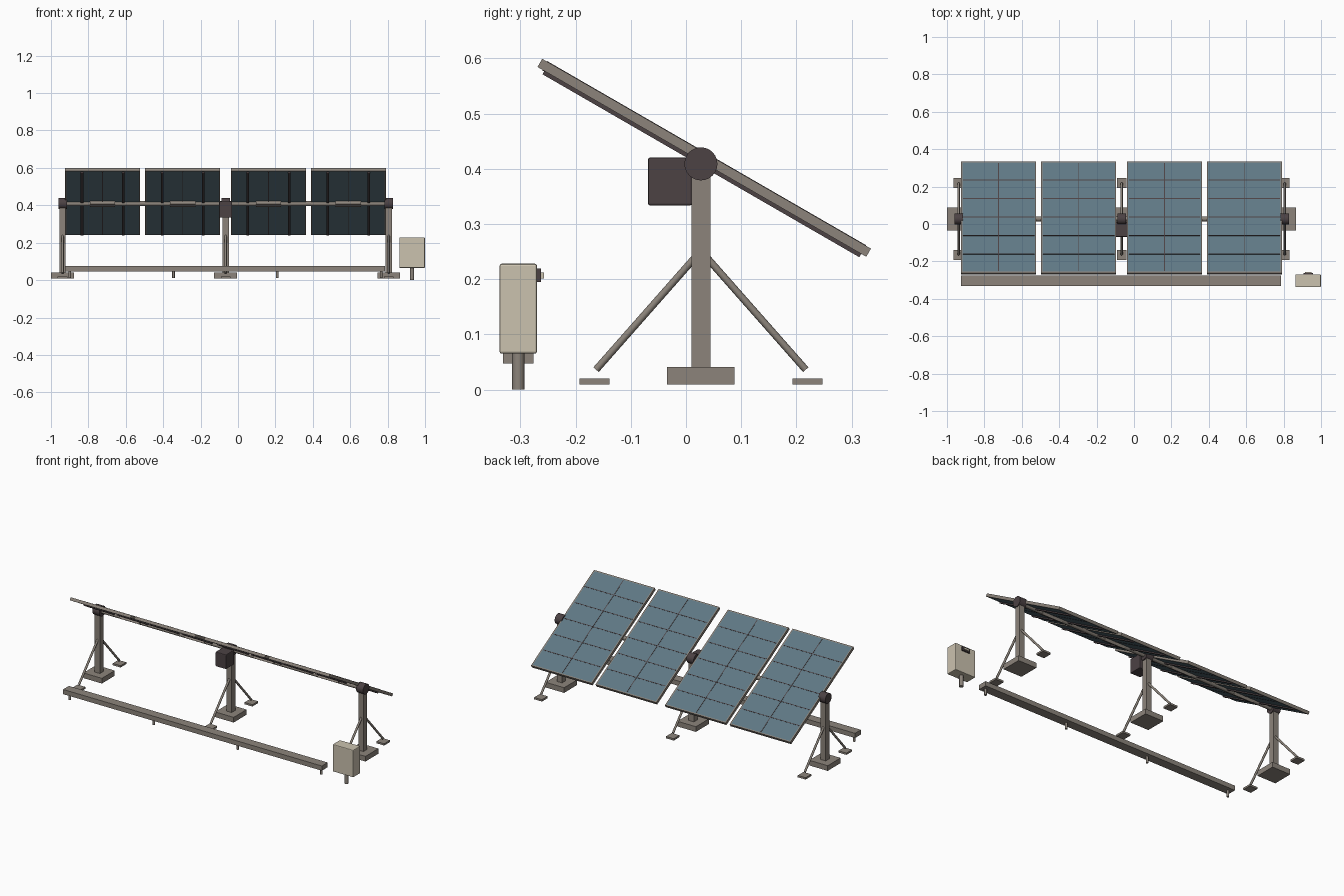
import bpy, bmesh, math
from mathutils import Matrix, Vector

cube = bpy.data.objects.get("Cube")
if cube:
    bpy.data.objects.remove(cube, do_unlink=True)


def material(name, hex_code):
    def lin(c):
        return c / 12.92 if c <= 0.04045 else ((c + 0.055) / 1.055) ** 2.4
    col = [lin(int(hex_code[i:i + 2], 16) / 255) for i in (0, 2, 4)] + [1.0]
    m = bpy.data.materials.new(name)
    m.use_nodes = True
    m.diffuse_color = col
    m.node_tree.nodes["Principled BSDF"].inputs["Base Color"].default_value = col
    return m


STEEL = material("galvanised_steel", "8C847B")
DARK = material("dark_housing", "4C4244")
GLASS = material("solar_glass", "5F7884")
BEIGE = material("cabinet_beige", "CBC2AF")


def finish(name, bm, mats, matrix=Matrix()):
    bmesh.ops.recalc_face_normals(bm, faces=bm.faces)
    mesh = bpy.data.meshes.new(name)
    bm.to_mesh(mesh)
    bm.free()
    for m in mats:
        mesh.materials.append(m)
    ob = bpy.data.objects.new(name, mesh)
    ob.matrix_world = matrix
    bpy.context.scene.collection.objects.link(ob)
    return ob


def box(name, centre, size, mat, matrix=Matrix(), bevel=0):
    bm = bmesh.new()
    bmesh.ops.create_cube(bm, size=1, matrix=Matrix.Translation(centre) @ Matrix.Diagonal((*size, 1)))
    ob = finish(name, bm, [mat], matrix)
    if bevel:
        mod = ob.modifiers.new("soft_edges", "BEVEL")
        mod.width = bevel
        mod.segments = 2
    return ob


def rod(name, a, b, radius, mat, sides=12, smooth=True):
    a, b = Vector(a), Vector(b)
    bm = bmesh.new()
    turn = (b - a).to_track_quat("Z", "Y").to_matrix().to_4x4()
    bmesh.ops.create_cone(bm, cap_ends=True, segments=sides, radius1=radius, radius2=radius,
                          depth=(b - a).length, matrix=Matrix.Translation((a + b) / 2) @ turn)
    for f in bm.faces:
        f.smooth = smooth and len(f.verts) == 4
    return finish(name, bm, [mat])


AXIS_Y, AXIS_Z = 0.027, 0.409
POSTS = {"right": -0.938, "middle": -0.066, "left": 0.806}

# Support posts with footing, bearing hub, braces and brace pads
for side, x in POSTS.items():
    box(side + "_footing", (x, AXIS_Y, 0.025), (0.122, 0.122, 0.031), STEEL)
    box(side + "_post", (x, AXIS_Y, 0.22), (0.034, 0.034, 0.37), STEEL)
    rod(side + "_bearing_hub", (x - 0.023, AXIS_Y, AXIS_Z), (x + 0.023, AXIS_Y, AXIS_Z), 0.03, DARK, 24)
    for end, s in (("front", -1), ("back", 1)):
        rod(f"{side}_{end}_brace", (x, AXIS_Y + s * 0.01, 0.24), (x, AXIS_Y + s * 0.19, 0.036),
            0.0065, STEEL, 8)
        box(f"{side}_{end}_brace_pad", (x, AXIS_Y + s * 0.193, 0.0145), (0.052, 0.054, 0.011), STEEL)

# Torque tube and drive motor
rod("torque_tube", (POSTS["right"], AXIS_Y, AXIS_Z), (POSTS["left"], AXIS_Y, AXIS_Z), 0.013, STEEL, 16)
box("drive_motor", (POSTS["middle"], -0.029, 0.377), (0.07, 0.08, 0.087), DARK, bevel=0.004)

# Tilted panels
WIDTH, LENGTH, THICK = 0.402, 0.688, 0.017
for n, x in enumerate((-0.724, -0.296, 0.163, 0.59), 1):
    tilt = Matrix.Translation((x, 0.033, 0.42)) @ Matrix.Rotation(math.radians(-30), 4, "X")
    bm = bmesh.new()
    bmesh.ops.create_cube(bm, size=1, matrix=Matrix.Diagonal((WIDTH, LENGTH, THICK, 1)))
    sheets = [f for f in bm.faces if abs(f.normal.z) > 0.9]
    bmesh.ops.inset_individual(bm, faces=sheets, thickness=0.01)
    for f in sheets:
        f.material_index = 1
    finish(f"panel_{n}", bm, [STEEL, GLASS], tilt)
    # Cell dividers
    for s in (1, -1):
        box(f"panel_{n}_long_divider_{s}", (0, 0, s * THICK / 2), (0.004, LENGTH - 0.02, 0.002), DARK, tilt)
    for k in range(-2, 3):
        box(f"panel_{n}_cross_divider_{k}", (0, k * 0.114, THICK / 2), (WIDTH - 0.02, 0.004, 0.002), DARK, tilt)
    # Rear rails and tube clamp
    for s in (-1, 1):
        box(f"panel_{n}_rail_{s}", (s * 0.11, 0.002, -0.012), (0.014, 0.663, 0.007), DARK, tilt)
    box(f"panel_{n}_tube_clamp", (0, -0.002, -0.016), (0.135, 0.035, 0.018), STEEL, tilt)

# Cable tray on short legs
box("cable_tray", (-0.069, -0.304, 0.061), (1.712, 0.055, 0.028), STEEL)
for n in range(4):
    x = -0.9 + n * 0.555
    rod(f"tray_leg_{n + 1}", (x, -0.304, 0.01), (x, -0.304, 0.05), 0.007, STEEL)

# Control cabinet on a stand, with a rear latch
box("control_cabinet", (0.931, -0.304, 0.1465), (0.136, 0.068, 0.163), BEIGE, bevel=0.004)
rod("cabinet_stand", (0.931, -0.304, 0), (0.931, -0.304, 0.07), 0.011, STEEL, 16)
box("cabinet_latch_plate", (0.931, -0.2665, 0.207), (0.052, 0.008, 0.025), DARK)
box("cabinet_latch_grip", (0.931, -0.26, 0.207), (0.035, 0.006, 0.011), BEIGE)
